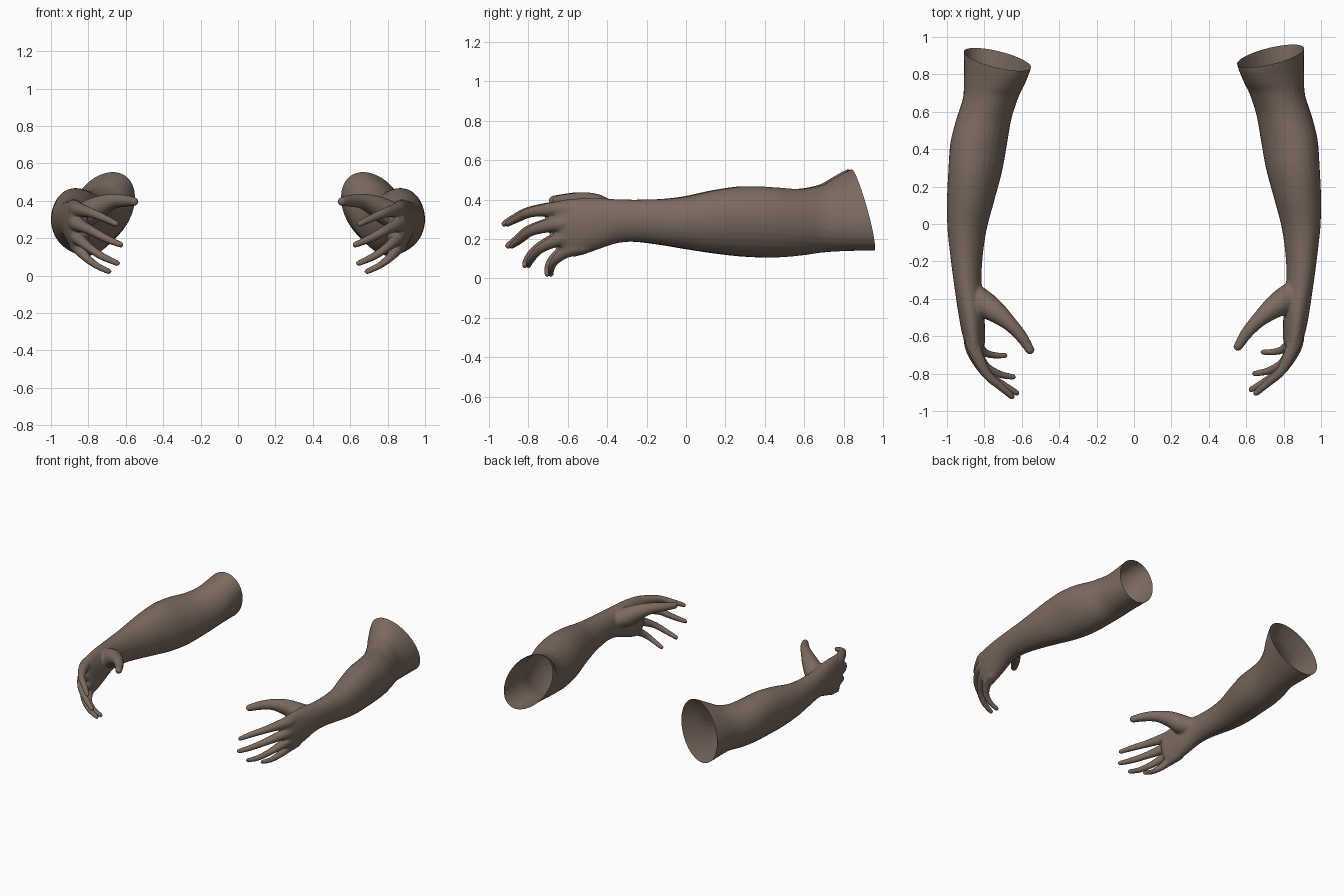
import bpy, bmesh, math
from mathutils import Vector

if "Cube" in bpy.data.objects:
    bpy.data.objects.remove(bpy.data.objects["Cube"])

SEG = 28
SHIFT = 0.018          # the left arm sits slightly further forward


def smooth_path(keys, steps=5):
    """Catmull-Rom interpolation of equal-length tuples."""
    out = []
    for i in range(len(keys) - 1):
        a, b = keys[max(i - 1, 0)], keys[i]
        c, d = keys[i + 1], keys[min(i + 2, len(keys) - 1)]
        for s in range(steps):
            t = s / steps
            out.append([0.5 * (2 * q + (r - p) * t + (2 * p - 5 * q + 4 * r - w) * t * t
                               + (3 * q - p - 3 * r + w) * t ** 3)
                        for p, q, r, w in zip(a, b, c, d)])
    out.append(list(keys[-1]))
    return out


def skin(bm, rings):
    """Closed loft through a list of point rings."""
    loops = [[bm.verts.new(p) for p in ring] for ring in rings]
    faces = []
    for a, b in zip(loops, loops[1:]):
        for i in range(len(a)):
            j = (i + 1) % len(a)
            faces.append(bm.faces.new((a[i], a[j], b[j], b[i])))
    faces.append(bm.faces.new(loops[0][::-1]))
    faces.append(bm.faces.new(loops[-1]))
    bmesh.ops.recalc_face_normals(bm, faces=faces)


def limb(bm, keys):
    """Oval sections: y, inner x, outer x, bottom z, top z, skew, end slant in x and z."""
    rings = []
    for y, xi, xo, zb, zt, skew, sx, sz in smooth_path(keys):
        ring = []
        for k in range(SEG):
            a = math.tau * k / SEG
            dx = (xo - xi) / 2 * math.cos(a)
            dz = (zt - zb) / 2 * math.sin(a + skew)
            ring.append(((xi + xo) / 2 + dx, y + sx * dx + sz * dz, (zb + zt) / 2 + dz))
        rings.append(ring)
    skin(bm, rings)


def digit(bm, keys):
    """Round tube with a domed tip: x, y, z, radius."""
    pts = [(Vector(p[:3]), p[3]) for p in smooth_path(keys)]
    end, r = pts[-1]
    t = (end - pts[-2][0]).normalized()
    pts += [(end + t * r * math.sin(a), r * math.cos(a)) for a in (0.5, 0.95, 1.35)]
    rings = []
    for i, (p, r) in enumerate(pts):
        t = (pts[min(i + 1, len(pts) - 1)][0] - pts[max(i - 1, 0)][0]).normalized()
        u = t.cross(Vector((0, 0, 1))).normalized()
        v = t.cross(u)
        rings.append([p + r * (u * math.cos(math.tau * k / 14) + v * math.sin(math.tau * k / 14))
                      for k in range(14)])
    skin(bm, rings)


bm = bmesh.new()

# upper arm stub, forearm, wrist and palm
limb(bm, [
    (1.02, 0.53, 0.91, 0.14, 0.58, -0.35, 0.14, -0.23),
    (0.898, 0.55, 0.91, 0.14, 0.555, -0.35, 0.14, -0.23),
    (0.78, 0.585, 0.91, 0.138, 0.51, -0.25, 0.07, -0.12),
    (0.69, 0.62, 0.915, 0.13, 0.475, -0.1, 0, 0),
    (0.58, 0.655, 0.95, 0.115, 0.455, 0.05, 0, 0),
    (0.45, 0.678, 0.982, 0.105, 0.463, 0.15, 0, 0),
    (0.30, 0.705, 0.993, 0.11, 0.468, 0.15, 0, 0),
    (0.15, 0.745, 1.0, 0.127, 0.448, 0.1, 0, 0),
    (0.0, 0.785, 0.998, 0.15, 0.416, 0.1, 0, 0),
    (-0.12, 0.805, 0.986, 0.17, 0.403, 0.1, 0, 0),
    (-0.25, 0.815, 0.970, 0.185, 0.40, 0.1, 0, 0),
    (-0.35, 0.81, 0.956, 0.178, 0.402, 0.1, 0, 0),
    (-0.45, 0.80, 0.941, 0.145, 0.408, 0.1, 0, 0),
    (-0.55, 0.797, 0.923, 0.115, 0.405, 0.1, 0, -0.08),
    (-0.62, 0.797, 0.902, 0.108, 0.395, 0.1, 0, -0.15),
    (-0.65, 0.81, 0.885, 0.125, 0.38, 0.1, 0, -0.2)])

# index, middle, ring and little finger
digit(bm, [(.87, -.56, .35, .040), (.853, -.65, .352, .039), (.79, -.78, .337, .027),
           (.715, -.85, .307, .022), (.652, -.905, .277, .017)])
digit(bm, [(.875, -.56, .28, .040), (.86, -.66, .275, .038), (.79, -.78, .243, .027),
           (.705, -.84, .198, .022), (.627, -.885, .165, .017)])
digit(bm, [(.87, -.54, .21, .038), (.858, -.63, .202, .036), (.80, -.735, .153, .025),
           (.725, -.783, .102, .021), (.645, -.80, .066, .016)])
digit(bm, [(.87, -.51, .16, .034), (.853, -.59, .145, .034), (.81, -.66, .095, .024),
           (.755, -.683, .053, .019), (.69, -.685, .022, .016)])

# thumb with its fleshy base
digit(bm, [(.87, -.34, .31, .055), (.80, -.41, .335, .070), (.735, -.455, .372, .058),
           (.665, -.515, .397, .041), (.605, -.58, .400, .033), (.556, -.655, .396, .025)])

source = bpy.data.meshes.new("arm_source")
bm.to_mesh(source)
bm.free()

# fuse the parts into one soft skin
helper = bpy.data.objects.new("arm_helper", source)
bpy.context.collection.objects.link(helper)
remesh = helper.modifiers.new("fuse", 'REMESH')
remesh.mode = 'VOXEL'
remesh.voxel_size = 0.0075
soften = helper.modifiers.new("soften", 'SMOOTH')
soften.factor = 0.5
soften.iterations = 8
graph = bpy.context.evaluated_depsgraph_get()
fused = bpy.data.meshes.new_from_object(helper.evaluated_get(graph))
bpy.data.objects.remove(helper)

# slanted open end, then one copy per side
for name, side in (("right_arm", 1), ("left_arm", -1)):
    bm = bmesh.new()
    bm.from_mesh(fused)
    bmesh.ops.bisect_plane(bm, geom=bm.verts[:] + bm.edges[:] + bm.faces[:],
                           plane_co=(0.73, 0.898, 0.347),
                           plane_no=Vector((-0.139, 1, 0.234)).normalized(), clear_outer=True)
    if side < 0:
        for v in bm.verts:
            v.co.x *= -1
            v.co.y -= SHIFT
        bmesh.ops.reverse_faces(bm, faces=bm.faces[:])
    for f in bm.faces:
        f.smooth = True
    mesh = bpy.data.meshes.new(name)
    bm.to_mesh(mesh)
    bm.free()
    skin_mat = bpy.data.materials.get("skin") or bpy.data.materials.new("skin")
    skin_mat.diffuse_color = (0.20, 0.145, 0.115, 1)
    skin_mat.use_nodes = True
    skin_mat.node_tree.nodes["Principled BSDF"].inputs["Base Color"].default_value = skin_mat.diffuse_color
    mesh.materials.clear()
    mesh.materials.append(skin_mat)
    bpy.context.collection.objects.link(bpy.data.objects.new(name, mesh))
